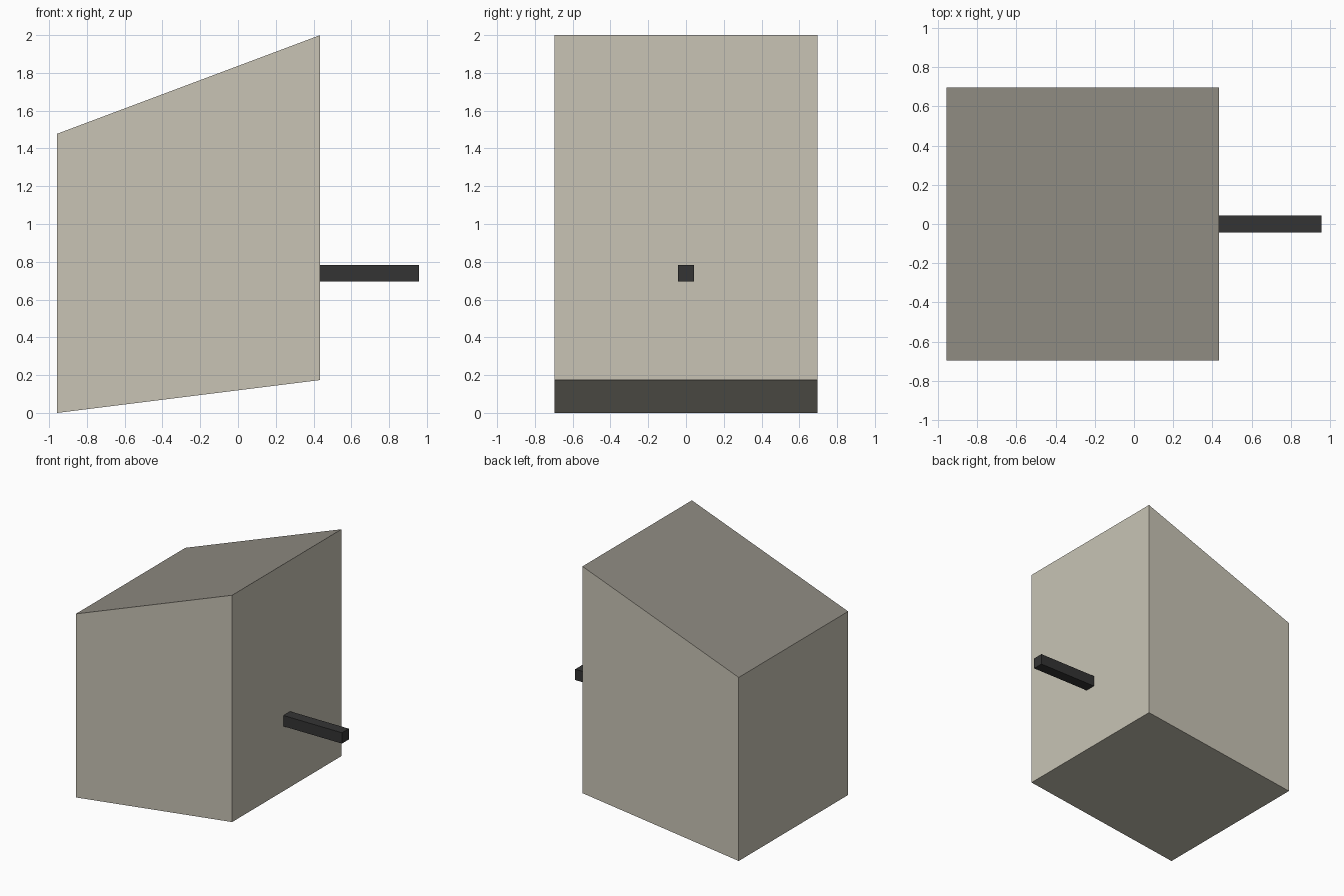
import bpy

if "Cube" in bpy.data.objects:
    bpy.data.objects.remove(bpy.data.objects["Cube"])

# Flat colours
def material(name, rgb):
    m = bpy.data.materials.new(name)
    m.diffuse_color = (*rgb, 1.0)
    m.use_nodes = True
    m.node_tree.nodes["Principled BSDF"].inputs["Base Color"].default_value = m.diffuse_color
    return m

cream = material("warm_cream", (0.58, 0.55, 0.46))
grey = material("roof_grey", (0.278, 0.260, 0.223))
black = material("charcoal", (0.034, 0.034, 0.034))

# Extrude an x-z profile symmetrically along y
def prism(name, profile, half_depth, materials):
    n = len(profile)
    verts = [(x, y, z) for y in (-half_depth, half_depth) for x, z in profile]
    faces = [tuple(range(n)), tuple(reversed(range(n, 2 * n)))]
    for i in range(n):
        j = (i + 1) % n
        faces.append((j, i, i + n, j + n))
    mesh = bpy.data.meshes.new(name)
    mesh.from_pydata(verts, [], faces)
    for m in materials:
        mesh.materials.append(m)
    mesh.update()
    obj = bpy.data.objects.new(name, mesh)
    bpy.context.collection.objects.link(obj)
    return obj

# Body with sloping floor and sloping roof
body = prism("house_body",
             [(-0.957, 0.0), (0.435, 0.174), (0.435, 2.0), (-0.957, 1.478)],
             0.696, [cream, grey])
for face in body.data.polygons:
    if face.normal.z > 0.5:      # roof face
        face.material_index = 1

# Square perch on the right-hand wall
prism("perch",
      [(0.435, 0.696), (0.957, 0.696), (0.957, 0.783), (0.435, 0.783)],
      0.0435, [black])
